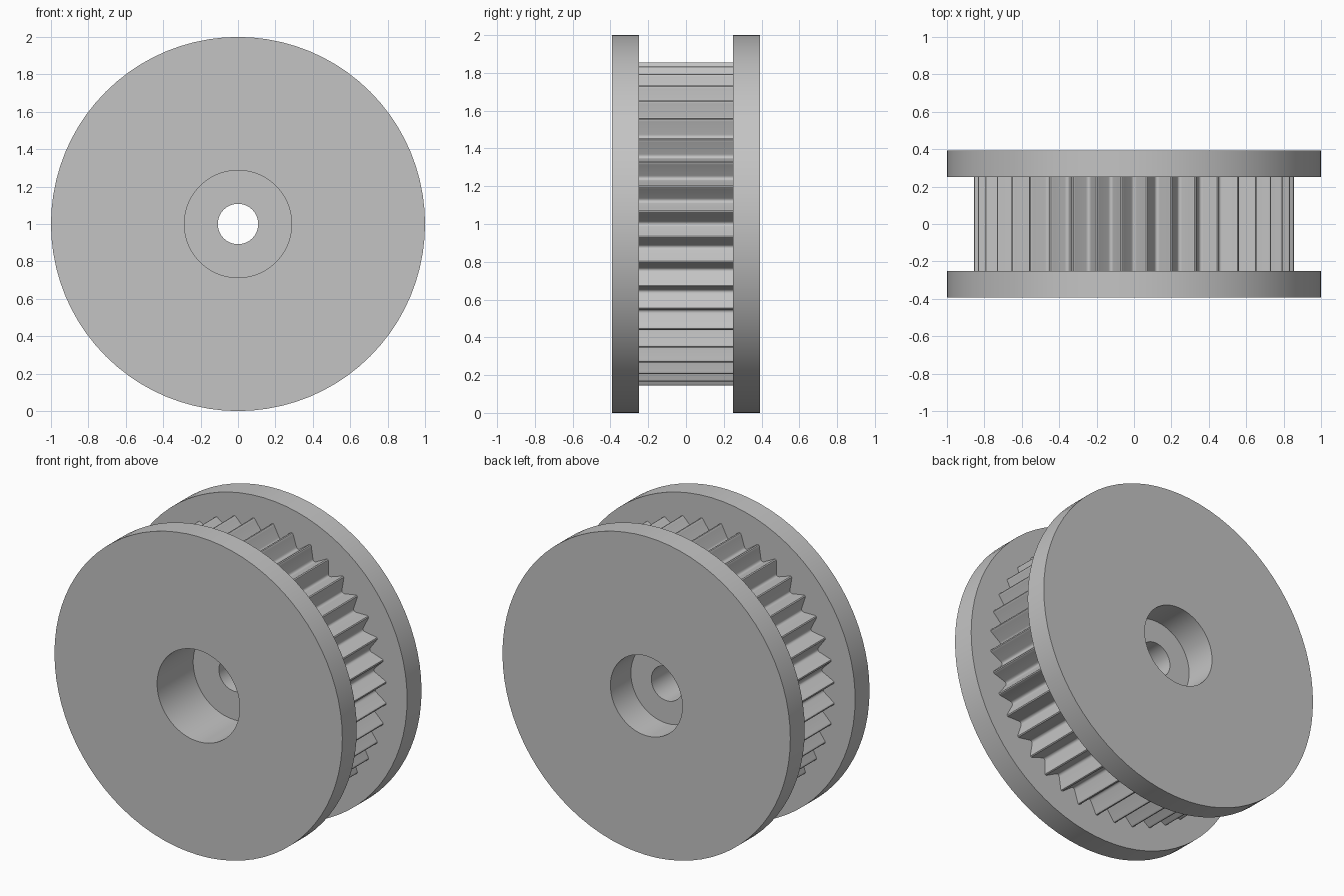
import bpy, bmesh
from math import sin, cos, pi, radians

cube = bpy.data.objects.get("Cube")
if cube:
    bpy.data.objects.remove(cube, do_unlink=True)

RADIUS = 1.0          # flange radius, also the height of the axle
HALF_WIDTH = 0.393    # half of the full pulley width
INNER = 0.25          # inner face of each flange
TEETH = 40
TIP = 0.857           # tooth tip radius
SEGMENTS = 80

grey = bpy.data.materials.new("plain_grey")
grey.use_nodes = True
colour = (0.55, 0.55, 0.55, 1)
grey.diffuse_color = colour
grey.node_tree.nodes["Principled BSDF"].inputs["Base Color"].default_value = colour


def finish(name, bm):
    """Turn a bmesh into a smooth shaded object with crisp edges."""
    bmesh.ops.recalc_face_normals(bm, faces=bm.faces)
    mesh = bpy.data.meshes.new(name)
    bm.to_mesh(mesh)
    bm.free()
    mesh.materials.append(grey)
    obj = bpy.data.objects.new(name, mesh)
    bpy.context.collection.objects.link(obj)
    bpy.ops.object.select_all(action="DESELECT")
    obj.select_set(True)
    bpy.context.view_layer.objects.active = obj
    bpy.ops.object.shade_smooth_by_angle(angle=radians(30))
    return obj


def bridge(bm, a, b):
    """Join two closed rings of vertices with quads."""
    for i in range(len(a)):
        j = (i + 1) % len(a)
        bm.faces.new((a[i], a[j], b[j], b[i]))


def ring(bm, outline, y):
    """Place a closed outline of (angle, radius) pairs at depth y."""
    return [bm.verts.new((r * sin(t), y, RADIUS + r * cos(t))) for t, r in outline]


# Body: both flanges, the core, the two counterbores and the axle hole
profile = [
    (0.108, -0.035), (0.287, -0.035), (0.287, -HALF_WIDTH),
    (RADIUS, -HALF_WIDTH), (RADIUS, -INNER), (0.765, -INNER),
    (0.765, INNER), (RADIUS, INNER), (RADIUS, HALF_WIDTH),
    (0.25, HALF_WIDTH), (0.25, 0.19), (0.108, 0.19),
]
bm = bmesh.new()
turns = [2 * pi * i / SEGMENTS for i in range(SEGMENTS)]
rings = [ring(bm, [(t, r) for t in turns], y) for r, y in profile]
for i, current in enumerate(rings):
    bridge(bm, current, rings[(i + 1) % len(rings)])
finish("flanged_body", bm)

# Toothed belt surface: one half tooth (degrees from tip, depth), mirrored
half_tooth = [(0.25, 0), (0.5, 0.003), (0.75, 0.009), (3.5, 0.069), (3.9, 0.075), (4.3, 0.077)]
tooth = [(-a, d) for a, d in reversed(half_tooth)] + half_tooth
pitch = 2 * pi / TEETH
outline = [((k + 0.5) * pitch + radians(a), TIP - d)
           for k in range(TEETH) for a, d in tooth]
bm = bmesh.new()
bridge(bm, ring(bm, outline, -INNER), ring(bm, outline, INNER))
finish("toothed_rim", bm)
